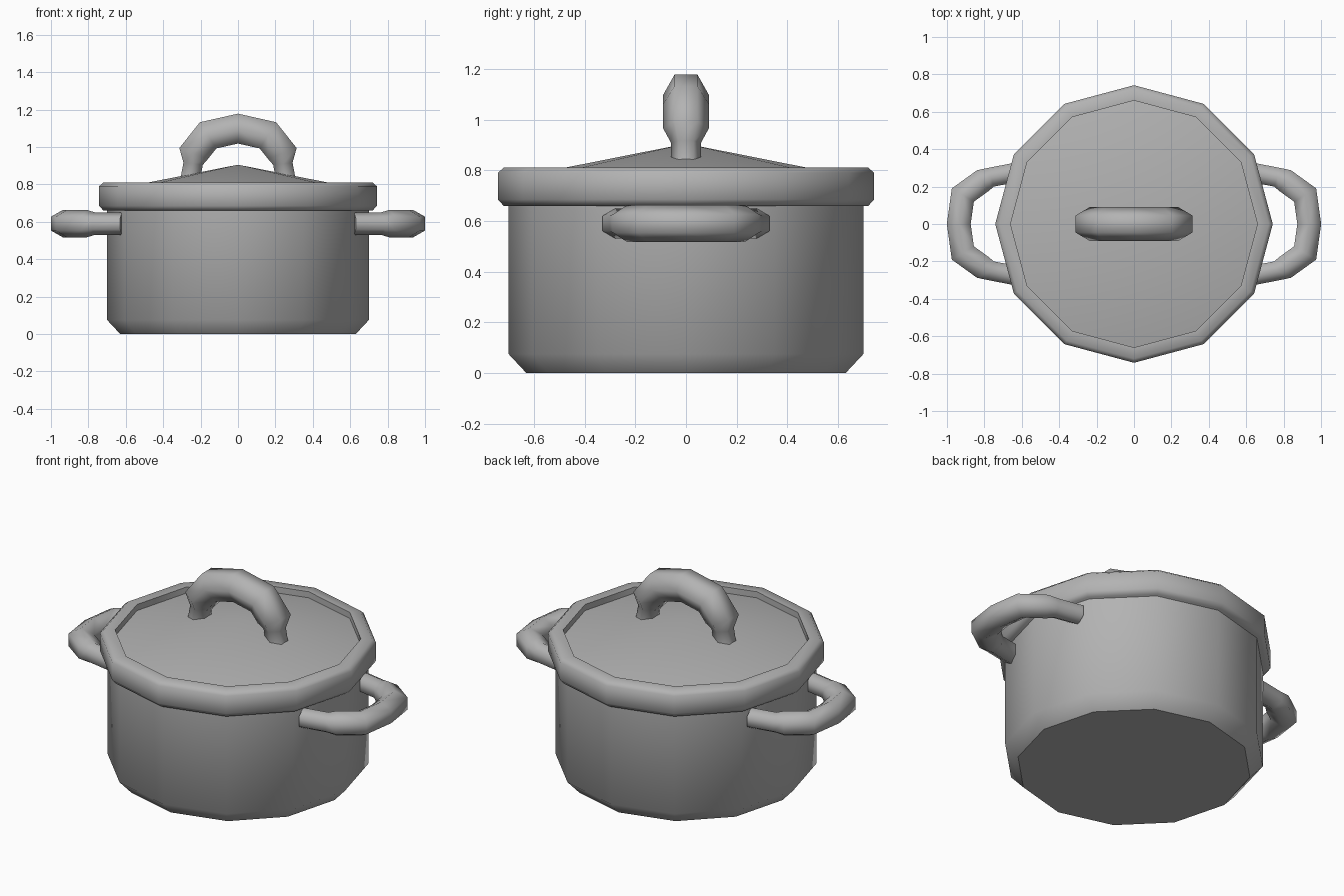
import bpy, bmesh, math
from mathutils import Vector

cube = bpy.data.objects.get("Cube")
if cube:
    bpy.data.objects.remove(cube, do_unlink=True)

steel = bpy.data.materials.new("grey metal")
steel.use_nodes = True
GREY = (0.45, 0.45, 0.45, 1)
steel.diffuse_color = GREY
steel.node_tree.nodes["Principled BSDF"].inputs["Base Color"].default_value = GREY


def finish(bm, name, angle):
    bmesh.ops.recalc_face_normals(bm, faces=bm.faces)
    mesh = bpy.data.meshes.new(name)
    bm.to_mesh(mesh)
    bm.free()
    mesh.materials.append(steel)
    obj = bpy.data.objects.new(name, mesh)
    bpy.context.collection.objects.link(obj)
    bpy.ops.object.select_all(action='DESELECT')
    obj.select_set(True)
    bpy.context.view_layer.objects.active = obj
    bpy.ops.object.shade_smooth_by_angle(angle=math.radians(angle))
    return obj


def lathe(name, profile, angle, sides=12):
    """Spin a (radius, height) profile that starts and ends on the axis."""
    bm = bmesh.new()
    verts = [bm.verts.new((r, 0, z)) for r, z in profile]
    edges = [bm.edges.new(pair) for pair in zip(verts, verts[1:])]
    bmesh.ops.spin(bm, geom=verts + edges, cent=(0, 0, 0), axis=(0, 0, 1),
                   angle=math.tau, steps=sides, use_duplicate=False)
    bmesh.ops.remove_doubles(bm, verts=bm.verts, dist=0.0005)
    return finish(bm, name, angle)


def grip(name, half, place, sides=6):
    """Hexagonal tube along a symmetric arch; half lists (across, out, radius)."""
    path = [(-a, o, r) for a, o, r in half[:0:-1]] + half
    pts = [Vector((a, o)) for a, o, r in path]
    bm = bmesh.new()
    rings = []
    for i, (a, o, r) in enumerate(path):
        before = (pts[i] - pts[max(i - 1, 0)]).normalized()
        after = (pts[min(i + 1, len(pts) - 1)] - pts[i]).normalized()
        along = (before + after).normalized()
        normal = Vector((-along.y, along.x))
        stretch = 1 / max(along.dot(after if after.length else before), 0.8)
        ring = []
        for k in range(sides):
            t = math.tau * k / sides
            p = pts[i] + normal * (r * stretch * math.sin(t))
            ring.append(bm.verts.new(place(p.x, p.y, r * math.cos(t))))
        rings.append(ring)
    for lower, upper in zip(rings, rings[1:]):
        for k in range(sides):
            n = (k + 1) % sides
            bm.faces.new((lower[k], lower[n], upper[n], upper[k]))
    for ring in (rings[0], rings[-1]):
        bm.faces.new(ring)
    return finish(bm, name, 65)


# Pot body with a chamfered foot
lathe("pot_body", [(0, 0), (0.63, 0), (0.7, 0.075), (0.7, 0.7), (0, 0.7)], 45)

# Lid: shallow cone sunk inside a raised rim
lathe("lid", [(0, 0.66), (0.72, 0.66), (0.742, 0.685), (0.742, 0.79),
              (0.72, 0.81), (0.66, 0.81), (0.66, 0.774), (0, 0.905)], 50)

# Arched handle on the lid
grip("lid_handle", [(0, 1.098, 0.09), (0.16, 1.062, 0.09), (0.237, 0.965, 0.09),
                    (0.24, 0.91, 0.06), (0.255, 0.83, 0.06)],
     lambda a, o, s: (a, s, o))

# Side handles
side_arch = [(0, 0.937, 0.073), (0.155, 0.915, 0.073), (0.232, 0.808, 0.073),
             (0.25, 0.765, 0.06), (0.278, 0.62, 0.06)]
for label, sign in (("left", 1), ("right", -1)):
    grip(label + "_handle", side_arch,
         lambda a, o, s: (sign * o, a, 0.59 + s))
